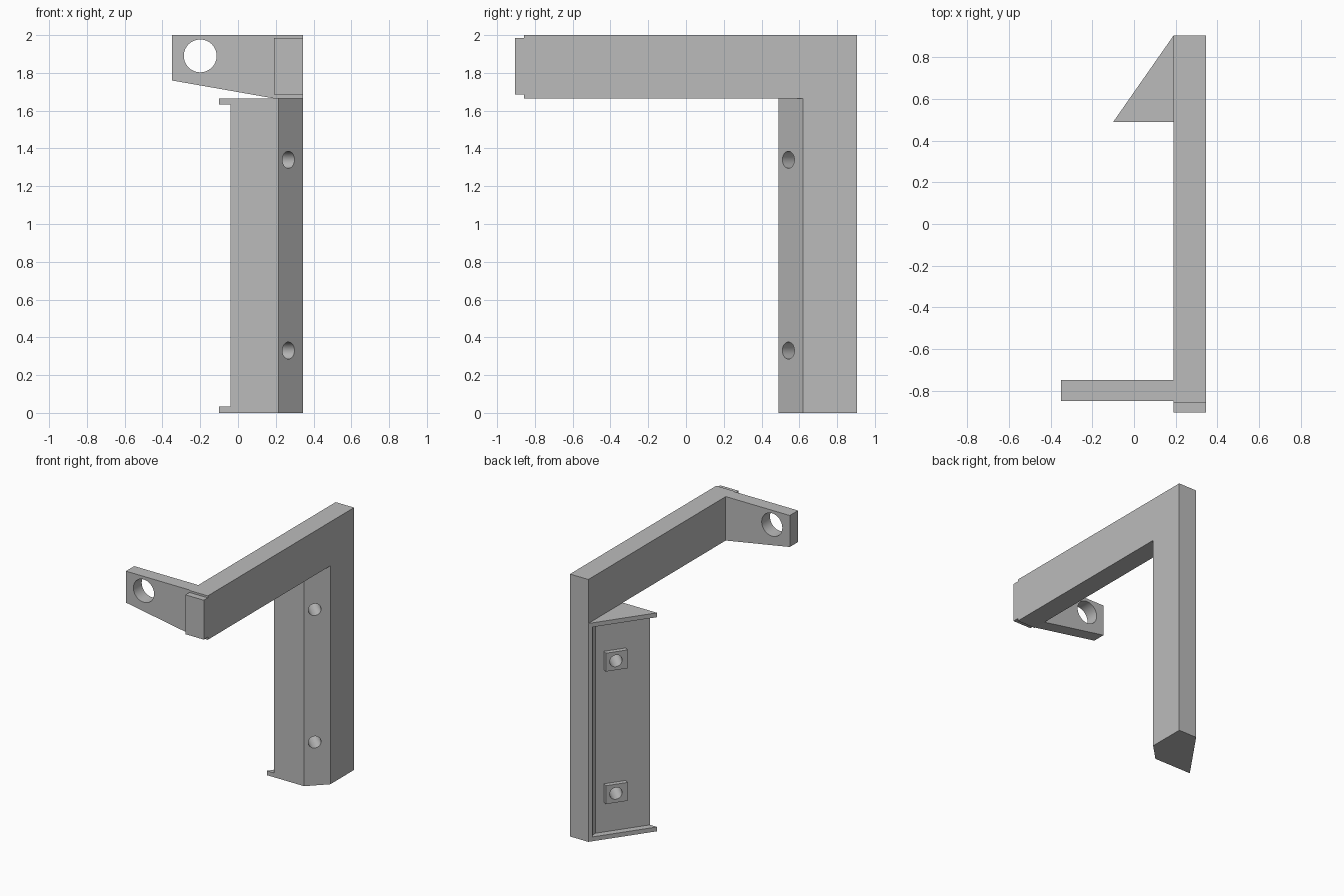
import bpy, bmesh, math
from mathutils import Vector

cube = bpy.data.objects.get("Cube")
if cube:
    bpy.data.objects.remove(cube, do_unlink=True)

grey = bpy.data.materials.new("plain_grey")
grey.use_nodes = True
grey.diffuse_color = (0.5, 0.5, 0.5, 1)
grey.node_tree.nodes["Principled BSDF"].inputs["Base Color"].default_value = (0.5, 0.5, 0.5, 1)


def prism(name, profile, axis, lo, hi):
    """Extrude a flat profile along one axis between two positions."""
    place = {"x": lambda a, b, h: (h, a, b),
             "y": lambda a, b, h: (a, h, b),
             "z": lambda a, b, h: (a, b, h)}[axis]
    bm = bmesh.new()
    face = bm.faces.new([bm.verts.new(place(a, b, lo)) for a, b in profile])
    grown = bmesh.ops.extrude_face_region(bm, geom=[face])["geom"]
    step = Vector(place(0, 0, hi - lo))
    bmesh.ops.translate(bm, verts=[v for v in grown if isinstance(v, bmesh.types.BMVert)], vec=step)
    bmesh.ops.recalc_face_normals(bm, faces=bm.faces[:])
    mesh = bpy.data.meshes.new(name)
    bm.to_mesh(mesh)
    bm.free()
    mesh.materials.append(grey)
    obj = bpy.data.objects.new(name, mesh)
    bpy.context.collection.objects.link(obj)
    return obj


def drill(obj, centre, direction, radius):
    """Cut a round through hole and apply it."""
    bpy.ops.mesh.primitive_cylinder_add(vertices=48, radius=radius, depth=1, location=centre)
    cutter = bpy.context.object
    cutter.hide_render = True
    cutter.rotation_euler = Vector(direction).to_track_quat("Z", "Y").to_euler()
    cutter.data.materials.append(grey)
    mod = obj.modifiers.new("hole", "BOOLEAN")
    mod.operation, mod.solver, mod.object = "DIFFERENCE", "EXACT", cutter
    bpy.context.view_layer.update()
    result = bpy.data.meshes.new_from_object(obj.evaluated_get(bpy.context.evaluated_depsgraph_get()))
    obj.modifiers.clear()
    obj.data = result
    bpy.data.objects.remove(cutter, do_unlink=True)


left, right = 0.19, 0.345
front, back = 0.49, 0.905
top, shelf = 2.0, 1.665

# L-shaped frame: horizontal arm and rear post, with a stepped front end
frame = prism("arm_and_post", [
    (-back, 1.685), (-0.857, 1.685), (-0.857, shelf), (0.62, shelf), (0.62, 0),
    (back, 0), (back, top), (-0.857, top), (-0.857, 1.985), (-back, 1.985)], "x", left, right)

# Side tab with a large round hole
tab = prism("side_tab", [(-0.35, top), (-0.35, 1.76), (left, shelf), (left, top)], "y", -0.85, -0.75)
drill(tab, (-0.2, -0.8, 1.89), (0, 1, 0), 0.087)

# Angled mounting block with a chamfered front corner
inner, tip = -0.04, -0.10
slope = (back - front) / (left - tip)
seat_y = front + slope * (left - inner)
block = prism("mounting_block", [
    (right, 0.62), (left, 0.62), (left, seat_y), (inner, front), (0.215, front)], "z", 0, shelf)

# Lips and a narrow rim around the recessed slanted face
for name, lo, hi in (("lower_lip", 0, 0.033), ("upper_lip", shelf - 0.033, shelf)):
    prism(name, [(inner, front), (tip, front), (left, back), (left, seat_y)], "z", lo, hi)
prism("recess_rim", [(left, back), (0.173, back - 0.017 * slope), (left, 0.868)], "z", 0.033, shelf - 0.033)

# Screw pads on the slanted face, with holes through pad, block and post
along = Vector((1, slope)).normalized()
out = Vector((-along.y, along.x))
middle = Vector((0.108, 0.701))
for name, z in (("lower_pad", 0.33), ("upper_pad", 1.34)):
    corners = [middle + along * a + out * b
               for a, b in ((-0.08, -0.01), (0.08, -0.01), (0.08, 0.035), (-0.08, 0.035))]
    pad = prism(name, corners, "z", z - 0.07, z + 0.07)
    for part in (pad, block, frame):
        drill(part, (0.187, 0.622, z), (-1, 1, 0), 0.045)
    tidy = pad

# Smooth the hole walls, keep all other edges sharp
bpy.ops.object.select_all(action="DESELECT")
for obj in bpy.context.collection.objects:
    if obj.type == "MESH" and obj.data.materials and obj.data.materials[0] == grey:
        obj.select_set(True)
        bpy.context.view_layer.objects.active = obj
bpy.ops.object.shade_smooth_by_angle(angle=math.radians(30))
